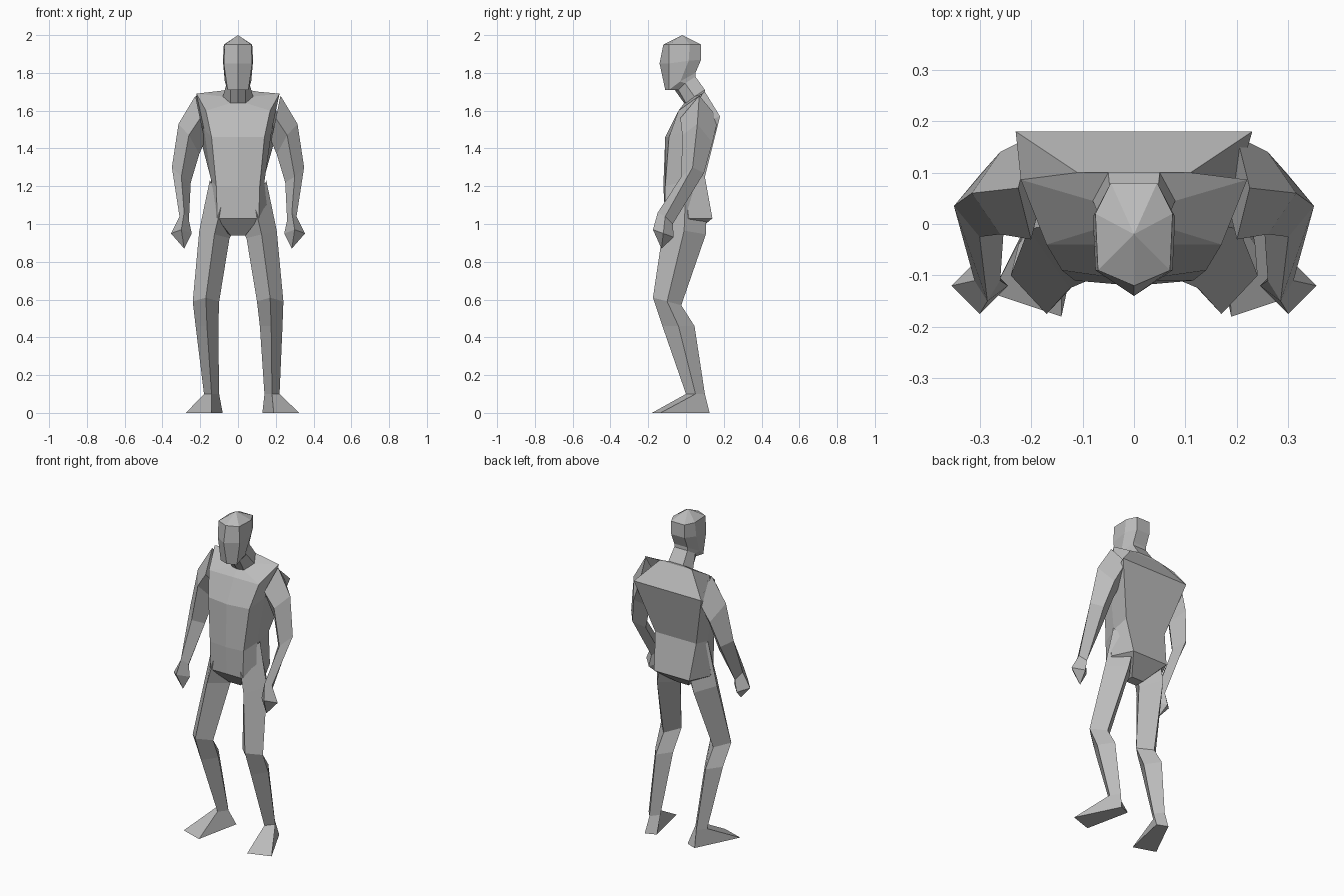
import bpy
import bmesh

cube = bpy.data.objects.get("Cube")
if cube:
    bpy.data.objects.remove(cube, do_unlink=True)

# Single clay colour for the whole figure
clay = bpy.data.materials.new("clay_grey")
clay.use_nodes = True
clay.diffuse_color = (0.5, 0.5, 0.5, 1)
for node in clay.node_tree.nodes:
    if node.type == 'BSDF_PRINCIPLED':
        node.inputs["Base Color"].default_value = clay.diffuse_color


def loft(name, rings):
    """Skin a stack of equal-length rings; a one-point ring makes a tip."""
    bm = bmesh.new()
    loops = [[bm.verts.new(point) for point in ring] for ring in rings]
    for lower, upper in zip(loops, loops[1:]):
        count = len(lower)
        for i in range(count):
            j = (i + 1) % count
            if len(upper) == 1:
                bm.faces.new((lower[i], lower[j], upper[0]))
            else:
                bm.faces.new((lower[i], lower[j], upper[j], upper[i]))
    for cap in (loops[0], loops[-1]):
        if len(cap) > 1:
            bm.faces.new(cap)
    bmesh.ops.recalc_face_normals(bm, faces=bm.faces[:])
    mesh = bpy.data.meshes.new(name)
    bm.to_mesh(mesh)
    bm.free()
    mesh.materials.append(clay)
    part = bpy.data.objects.new(name, mesh)
    bpy.context.scene.collection.objects.link(part)


def section(z, front, back, face, side, rear, rise=0, nose=0, middle=0.5):
    """Symmetric body ring: half-widths at face, side and rear, rising to the back."""
    side_y = front + (back - front) * middle
    half = [(face, front + nose, z), (side, side_y, z + rise * middle), (rear, back, z + rise)]
    mirrored = [(-x, y, height) for x, y, height in reversed(half)]
    return [(0, front, z)] + half + [(0, back, z + rise)] + mirrored


def diamond(x, y, z, width, depth, tilt=0, cant=0):
    """Four-sided limb ring; tilt lifts its front and cant lifts its outer corner."""
    return [(x + width, y, z + cant), (x, y - depth, z + tilt),
            (x - width, y, z - cant), (x, y + depth, z - tilt)]


def place(point, side):
    """Mirror a point, with the lower legs swaying slightly to one side."""
    x, y, z = point
    sway = 0.04 * max(0, 0.6 - z)
    return (side * x + sway, y, z)


def pair(name, rings):
    for label, side in (("left", 1), ("right", -1)):
        loft(label + "_" + name, [[place(point, side) for point in ring] for ring in rings])


# Head and neck
crown = [(0, -0.02, 2)]
brow = section(z=1.95, front=-0.12, back=0.08, face=0.07, side=0.075, rear=0.045,
               nose=0.03, middle=0.7)
cheek = section(z=1.85, front=-0.14, back=0.08, face=0.075, side=0.08, rear=0.045,
                rise=0.02, nose=0.05, middle=0.7)
jaw = section(z=1.71, front=-0.11, back=0.05, face=0.055, side=0.07, rear=0.045,
              rise=0.09, nose=0.02)
throat = section(z=1.71, front=-0.06, back=0.05, face=0.04, side=0.06, rear=0.045,
                 rise=0.07, nose=0.02)
collar = section(z=1.64, front=-0.01, back=0.1, face=0.04, side=0.08, rear=0.05,
                 rise=0.07, nose=0.01)
loft("head", [throat, jaw, cheek, brow, crown])
loft("neck", [throat, collar])

# Torso
shoulders = section(z=1.6, front=-0.04, back=0.1, face=0.17, side=0.22, rear=0.11,
                    rise=0.1, middle=0.9)
chest = section(z=1.46, front=-0.11, back=0.18, face=0.14, side=0.18, rear=0.23,
                rise=0.11, nose=0.02, middle=0.4)
waist = section(z=1.2, front=-0.12, back=0.1, face=0.115, side=0.14, rear=0.14,
                rise=0.05, nose=0.01)
hips = section(z=1.03, front=-0.11, back=0.14, face=0.11, side=0.18, rear=0.12)
crotch = section(z=0.94, front=-0.03, back=0.03, face=0.04, side=0.04, rear=0.04)
loft("torso", [collar, shoulders, chest, waist, hips, crotch])

# Arms
socket = diamond(x=0.2, y=0.07, z=1.56, width=0.025, depth=0.1, cant=0.12)
deltoid = diamond(x=0.26, y=0.06, z=1.45, width=0.055, depth=0.08, tilt=0.02, cant=0.08)
elbow = diamond(x=0.3, y=0.035, z=1.26, width=0.05, depth=0.06, tilt=-0.01, cant=0.04)
wrist = diamond(x=0.285, y=-0.11, z=1.03, width=0.025, depth=0.04, tilt=0.03, cant=0.01)
palm = diamond(x=0.3, y=-0.12, z=0.95, width=0.055, depth=0.055, tilt=0.02)
fingertip = [(0.285, -0.13, 0.87)]
pair("upper_arm", [socket, deltoid, elbow])
pair("forearm", [elbow, wrist])
pair("hand", [wrist, palm, fingertip])

# Legs
hip = diamond(x=0.09, y=0, z=1.09, width=0.06, depth=0.11, cant=0.14)
thigh = diamond(x=0.125, y=-0.01, z=0.945, width=0.08, depth=0.115, cant=0.02)
knee = diamond(x=0.17, y=-0.1, z=0.59, width=0.07, depth=0.075, tilt=0.02)
calf = diamond(x=0.17, y=-0.04, z=0.46, width=0.06, depth=0.085)
ankle = diamond(x=0.16, y=0.05, z=0.1, width=0.04, depth=0.05)
pair("thigh", [hip, thigh, knee])
pair("shin", [knee, calf, ankle])

# Feet: wedge soles with the toes splayed outward
toes = [(0.3, -0.135, 0), (0.165, -0.18, 0)]
heel = [(0.105, 0.1, 0), (0.17, 0.125, 0)]
pair("foot", [ankle, toes + heel])
